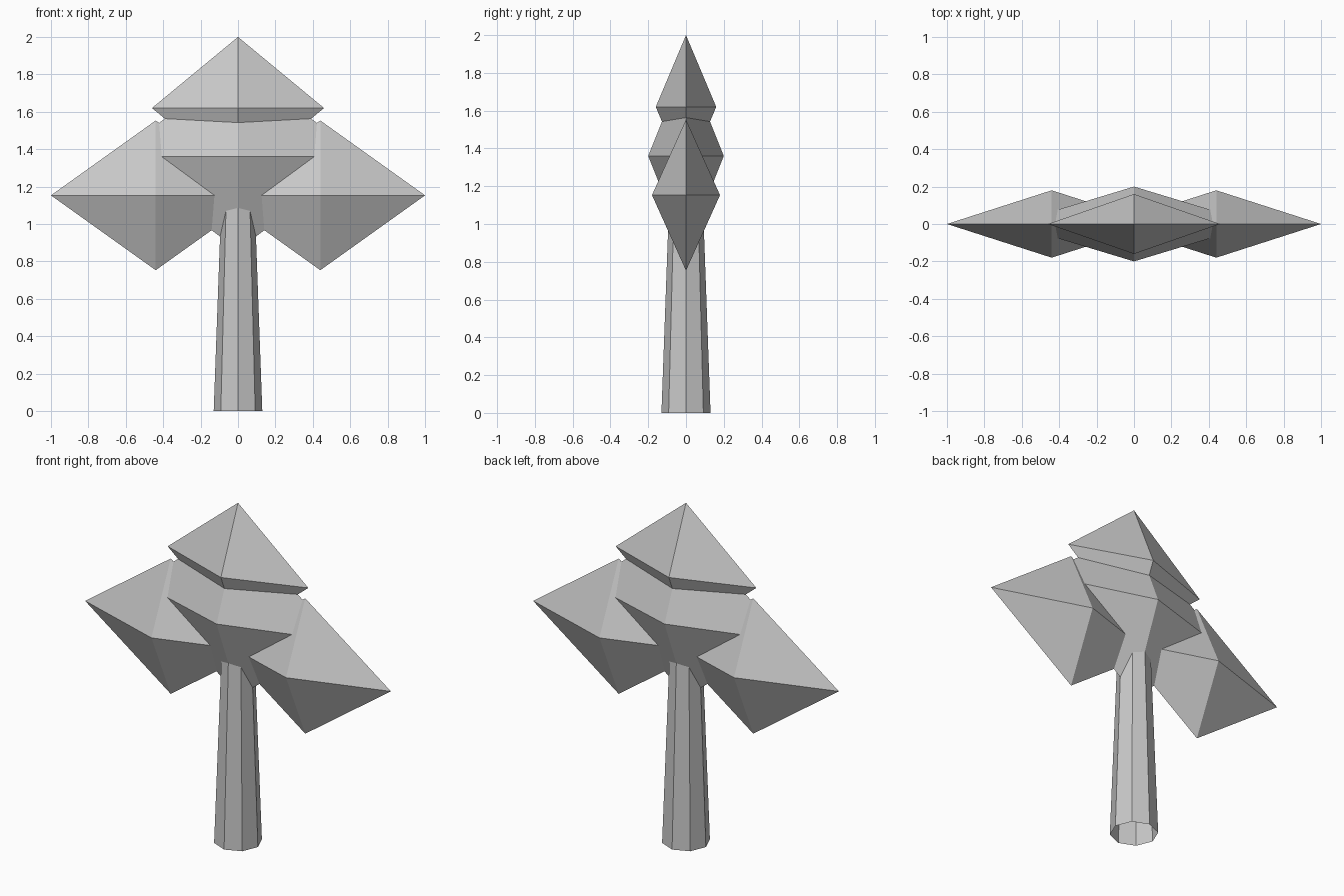
import bpy, bmesh, math
from mathutils import Matrix

if "Cube" in bpy.data.objects:
    bpy.data.objects.remove(bpy.data.objects["Cube"])

grey = bpy.data.materials.new("plain grey")
grey.diffuse_color = (0.58, 0.58, 0.58, 1)
grey.use_nodes = True
grey.node_tree.nodes["Principled BSDF"].inputs["Base Color"].default_value = grey.diffuse_color


def cone(name, sides, r_low, r_high, z_low, z_high, matrices):
    """Flat-shaded open cone, joined from one copy per matrix."""
    bm = bmesh.new()
    for m in matrices:
        bmesh.ops.create_cone(
            bm, cap_ends=False, segments=sides, radius1=r_low, radius2=r_high,
            depth=z_high - z_low,
            matrix=m @ Matrix.Translation((0, 0, (z_low + z_high) / 2)))
    bmesh.ops.remove_doubles(bm, verts=bm.verts, dist=1e-4)
    bmesh.ops.dissolve_degenerate(bm, edges=bm.edges, dist=1e-5)
    bmesh.ops.recalc_face_normals(bm, faces=bm.faces)
    mesh = bpy.data.meshes.new(name)
    bm.to_mesh(mesh)
    bm.free()
    mesh.materials.append(grey)
    obj = bpy.data.objects.new(name, mesh)
    bpy.context.collection.objects.link(obj)
    return obj


def diamond(name, x, z, rx, ry, rz):
    """Stretched octahedron: an upper and a lower four-sided cone."""
    place = Matrix.Translation((x, 0, z)) @ Matrix.Diagonal((rx, ry, rz, 1))
    flip = Matrix.Rotation(math.pi, 4, 'X')
    return cone(name, 4, 1, 0, 0, 1, [place, place @ flip])


# Tapered eight-sided trunk, open at the ends
cone("trunk", 8, 0.13, 0.09, 0, 1.1, [Matrix.Identity(4)])

# Foliage diamonds
diamond("foliage_top", 0, 1.62, 0.46, 0.16, 0.38)
diamond("foliage_middle", 0, 1.36, 0.66, 0.20, 0.50)
for side, x in (("left", -0.44), ("right", 0.44)):
    diamond("foliage_" + side, x, 1.153, 0.56, 0.18, 0.40)
